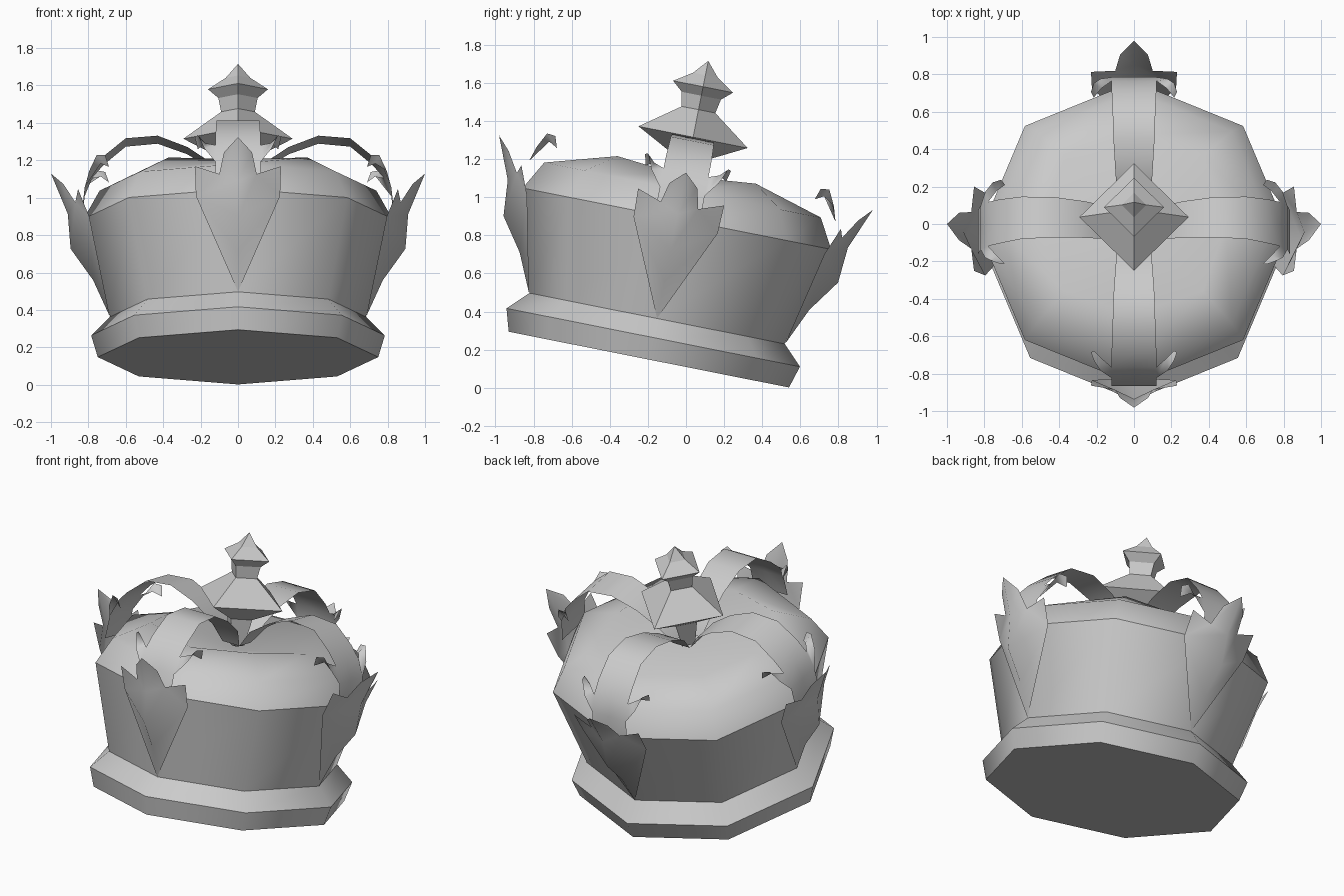
import bpy, bmesh, math
from mathutils import Matrix, Vector

if "Cube" in bpy.data.objects:
    bpy.data.objects.remove(bpy.data.objects["Cube"])

grey = bpy.data.materials.new("plain_grey")
grey.use_nodes = True
grey.diffuse_color = (0.6, 0.6, 0.6, 1)
grey.node_tree.nodes["Principled BSDF"].inputs["Base Color"].default_value = (0.6, 0.6, 0.6, 1)

# The whole crown leans backwards
LEAN = Matrix.Translation((0, -0.195, 0.148)) @ Matrix.Rotation(math.radians(-11.25), 4, 'X')


def finish(name, bm, smooth, turn=0.0):
    mesh = bpy.data.meshes.new(name)
    bm.transform(LEAN @ Matrix.Rotation(turn, 4, 'Z'))
    bm.to_mesh(mesh)
    bm.free()
    mesh.materials.append(grey)
    obj = bpy.data.objects.new(name, mesh)
    bpy.context.collection.objects.link(obj)
    if smooth:
        bpy.ops.object.select_all(action='DESELECT')
        obj.select_set(True)
        bpy.context.view_layer.objects.active = obj
        bpy.ops.object.shade_smooth_by_angle(angle=math.radians(smooth))


def lathe(name, profile, sides, smooth=0, cap=False):
    """Rings are (radius, z), or (radius, z, corner radius, corner z)."""
    bm = bmesh.new()
    rings = []
    for p in profile:
        if p[0] == 0:
            rings.append([bm.verts.new((0, 0, p[1]))] * sides)
            continue
        ring = []
        for i in range(sides):
            r, z = p[-2:] if i % 2 else p[:2]
            a = math.tau * i / sides
            ring.append(bm.verts.new((r * math.cos(a), r * math.sin(a), z)))
        rings.append(ring)
    for low, high in zip(rings, rings[1:]):
        for i in range(sides):
            j = (i + 1) % sides
            bm.faces.new(dict.fromkeys((low[i], low[j], high[j], high[i])))
    if cap:
        bm.faces.new(rings[0][::-1])
    finish(name, bm, smooth)


def four_sheets(name, points, faces):
    """Mirrored thin sheet from (half width, radius, z) points, on all four sides."""
    for k, side in enumerate(("front", "left", "back", "right")):
        bm = bmesh.new()
        for s in (1, -1):
            verts = [bm.verts.new(Vector((s * w, -r, z))) for w, r, z in points]
            for f in faces:
                bm.faces.new([verts[i] for i in f][::s])
        bmesh.ops.remove_doubles(bm, verts=bm.verts, dist=0.0005)
        finish(f"{side}_{name}", bm, 70, k * math.pi / 2)


# Body: foot rim, flared wall, cushioned cap with a sunken middle
lathe("base_rim", [(0.75, 0), (0.785, 0.118), (0.683, 0.22)], 8, 50, cap=True)
lathe("wall", [(0.683, 0.22), (0.825, 0.754)], 8, 50)
lathe("cap", [(0.825, 0.754), (0.74, 0.907), (0.49, 0.98, 0.523, 1.015), (0, 0.88)], 8, 43)

# Faceted finial
lathe("finial", [(0, 0.9), (0.055, 0.92), (0.09, 1.085), (0.292, 1.19),
                 (0.09, 1.337), (0.105, 1.412), (0.16, 1.46), (0.066, 1.522), (0, 1.598)], 4)

# Pointed leaves around the wall: spine first, then the outer edge
leaf = [(0, 0.685, 0.22), (0, 0.775, 0.42), (0, 0.895, 0.59), (0, 0.91, 0.78), (0, 1.0, 1.0),
        (0.225, 0.795, 0.72), (0.23, 0.855, 0.87), (0.1, 0.87, 0.825), (0.075, 0.935, 0.93)]
four_sheets("leaf", leaf, [(0, 5, 1), (1, 5, 2), (2, 5, 7, 3), (5, 6, 7), (3, 7, 8, 4)])

# Arched straps (radius, z, half width) with a hooked curl on each edge
arch = [(0.06, 0.93, 0.06), (0.14, 1.04, 0.09), (0.27, 1.125, 0.1), (0.43, 1.185, 0.11),
        (0.6, 1.17, 0.115), (0.72, 1.07, 0.12), (0.78, 1.0, 0.12), (0.82, 0.9, 0.12),
        (0.835, 0.76, 0.12)]
strap = [p for r, z, w in arch for p in ((0, r, z), (w, r, z))]
faces = [(i + 2, i + 3, i + 1, i) for i in range(0, len(strap) - 2, 2)]
n = len(strap)
strap += [(0.18, 0.795, 0.98), (0.215, 0.755, 1.06), (0.23, 0.71, 1.055),
          (0.215, 0.69, 0.995), (0.175, 0.735, 1.02)]
faces += [(15, n, n + 4, 13), (n, n + 1, n + 4), (n + 1, n + 2, n + 3, n + 4)]
four_sheets("strap", strap, faces)
